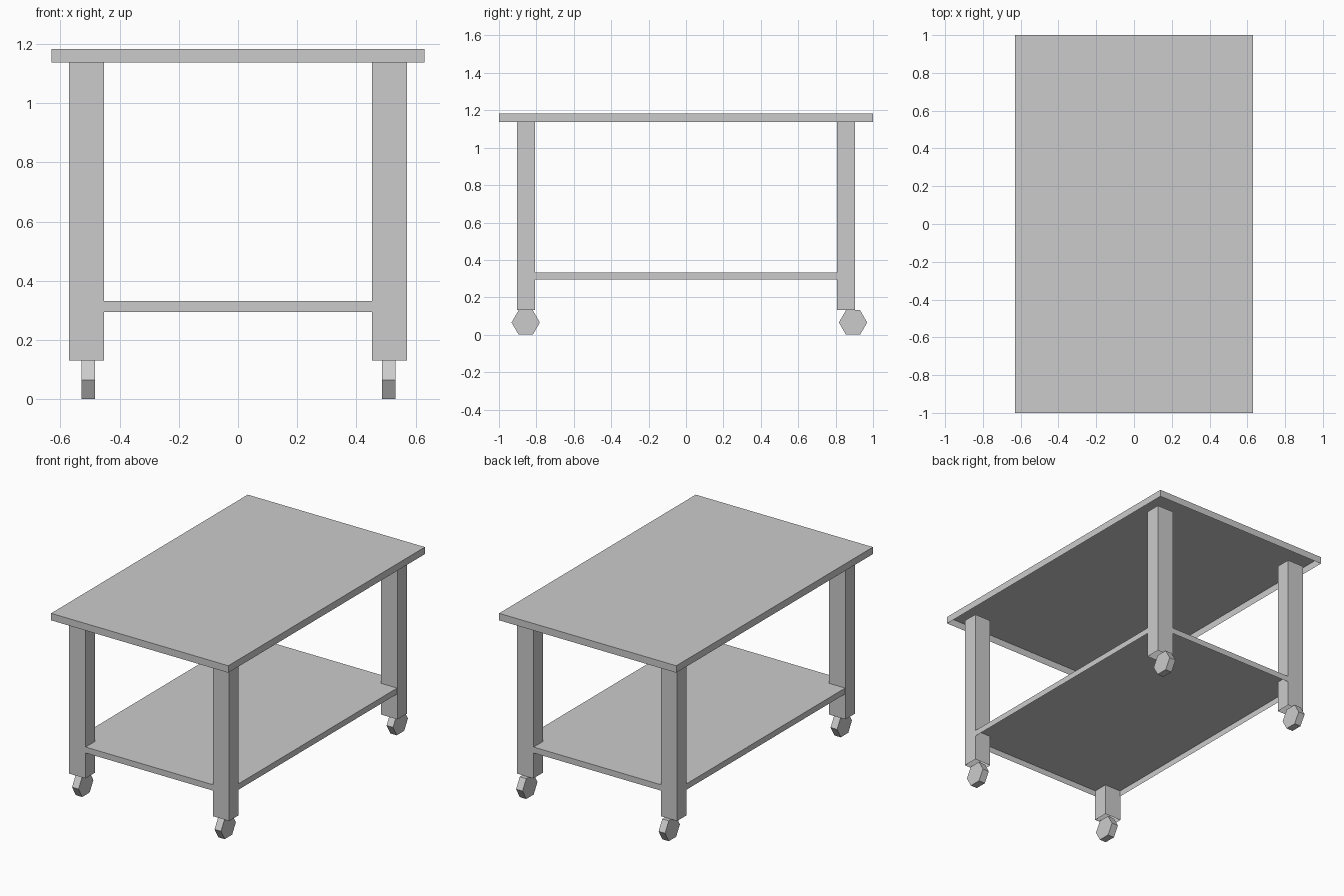
import bpy
from math import sin, cos, pi

if "Cube" in bpy.data.objects:
    bpy.data.objects.remove(bpy.data.objects["Cube"])


def make_object(name, verts, faces):
    mesh = bpy.data.meshes.new(name)
    mesh.from_pydata(verts, [], faces)
    mesh.update()
    obj = bpy.data.objects.new(name, mesh)
    bpy.context.collection.objects.link(obj)
    return obj


def prism_x(name, profile, x0, x1, skip=()):
    """Extrude a counter-clockwise (y, z) profile along x; skip leaves side faces open."""
    n = len(profile)
    verts = [(x, y, z) for x in (x0, x1) for y, z in profile]
    faces = [tuple(reversed(range(n))), tuple(range(n, 2 * n))]
    faces += [(i, (i + 1) % n, n + (i + 1) % n, n + i)
              for i in range(n) if i not in skip]
    return make_object(name, verts, faces)


def box(name, x0, x1, y0, y1, z0, z1, skip=()):
    # Side 0 is the bottom, side 2 the top
    return prism_x(name, [(y0, z0), (y1, z0), (y1, z1), (y0, z1)], x0, x1, skip)


# Table top and lower shelf: shallow trays, open underneath
TOP_BOTTOM = 1.138
box("table_top", -0.631, 0.631, -1.0, 1.0, TOP_BOTTOM, 1.183, skip=(0,))
box("lower_shelf", -0.568, 0.568, -0.902, 0.902, 0.294, 0.332, skip=(0,))

# Hollow legs, each with a six-sided caster wheel
LEG_BOTTOM = 0.131
WHEEL_R = LEG_BOTTOM / 2 / cos(pi / 6)
for side, sx, wheel_x in (("left", -1, -0.506), ("right", 1, 0.509)):
    for end, leg_y, wheel_y in (("front", -0.856, -0.857), ("back", 0.856, 0.893)):
        x = sx * 0.512
        box(f"{end}_{side}_leg", x - 0.0585, x + 0.0585,
            leg_y - 0.0485, leg_y + 0.0485, LEG_BOTTOM, TOP_BOTTOM, skip=(0, 2))
        hexagon = [(wheel_y + WHEEL_R * cos(i * pi / 3),
                    LEG_BOTTOM / 2 + WHEEL_R * sin(i * pi / 3)) for i in range(6)]
        prism_x(f"{end}_{side}_wheel", hexagon, wheel_x - 0.023, wheel_x + 0.023)
